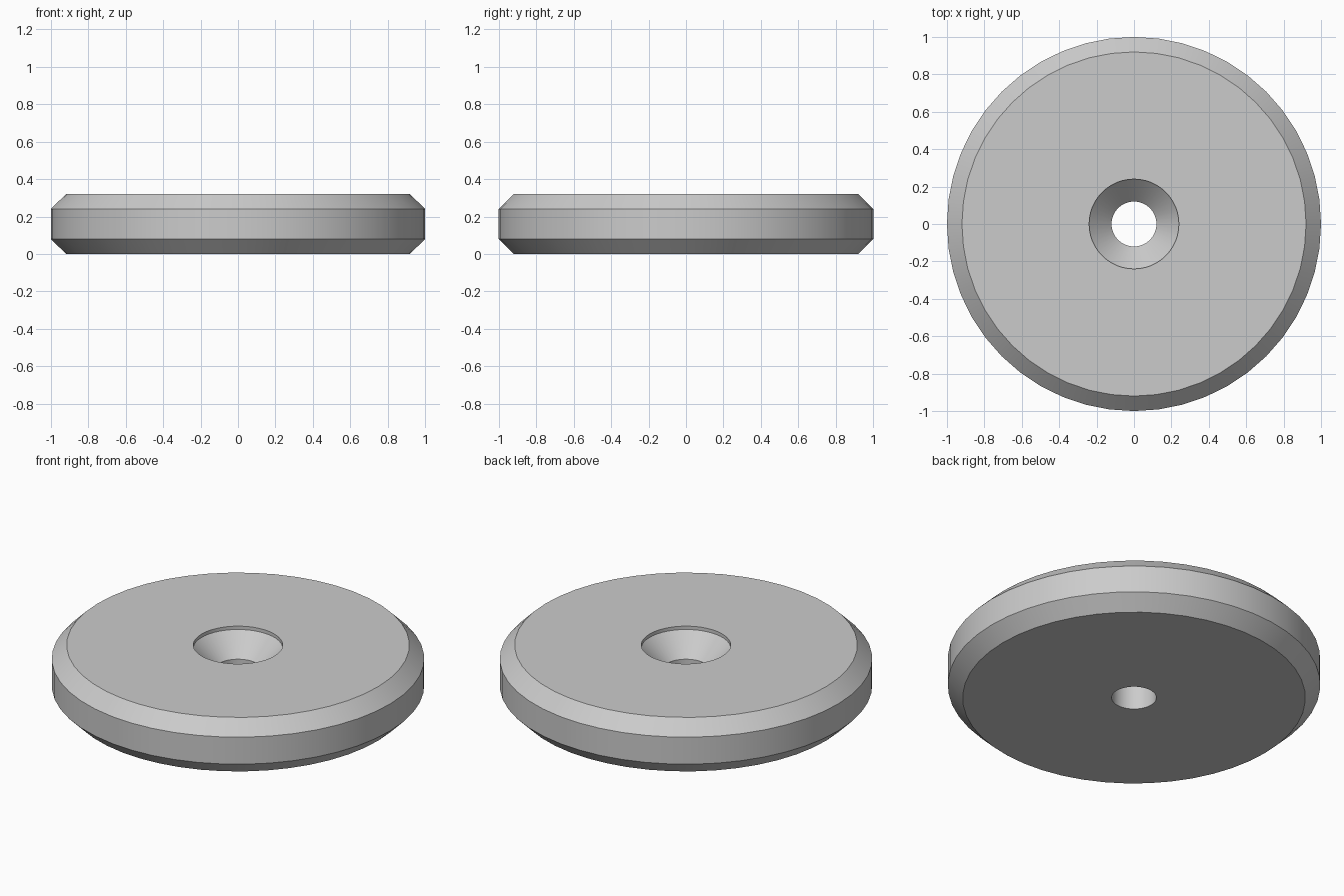
import bpy
import bmesh
import math
from mathutils import Matrix

SEGMENTS = 48

cube = bpy.data.objects.get("Cube")
if cube:
    bpy.data.objects.remove(cube, do_unlink=True)

# Plain grey finish
grey = bpy.data.materials.new("light_grey")
grey.use_nodes = True
colour = (0.6, 0.6, 0.6, 1)
grey.diffuse_color = colour
grey.node_tree.nodes["Principled BSDF"].inputs["Base Color"].default_value = colour

# Closed cross-section (radius, height): chamfered rim, then countersunk bore
profile = [
    (0.12, 0), (0.92, 0), (1, 0.08), (1, 0.24), (0.92, 0.32),
    (0.24, 0.32), (0.24, 0.30), (0.12, 0.18),
]

# Revolve the cross-section around the vertical axis
bm = bmesh.new()
rings = []
for i in range(SEGMENTS):
    turn = Matrix.Rotation(math.tau * i / SEGMENTS, 3, "Z")
    rings.append([bm.verts.new((turn.col[0] * r)[:2] + (z,)) for r, z in profile])

for i, ring in enumerate(rings):
    following = rings[(i + 1) % SEGMENTS]
    for j in range(len(profile)):
        k = (j + 1) % len(profile)
        bm.faces.new((ring[j], following[j], following[k], ring[k]))
bmesh.ops.recalc_face_normals(bm, faces=bm.faces)

mesh = bpy.data.meshes.new("countersunk_disc")
bm.to_mesh(mesh)
bm.free()
mesh.materials.append(grey)
disc = bpy.data.objects.new("countersunk_disc", mesh)
bpy.context.collection.objects.link(disc)

# Smooth around the curves, crisp at the chamfers
bpy.ops.object.select_all(action="DESELECT")
disc.select_set(True)
bpy.context.view_layer.objects.active = disc
bpy.ops.object.shade_smooth_by_angle(angle=math.radians(30))
